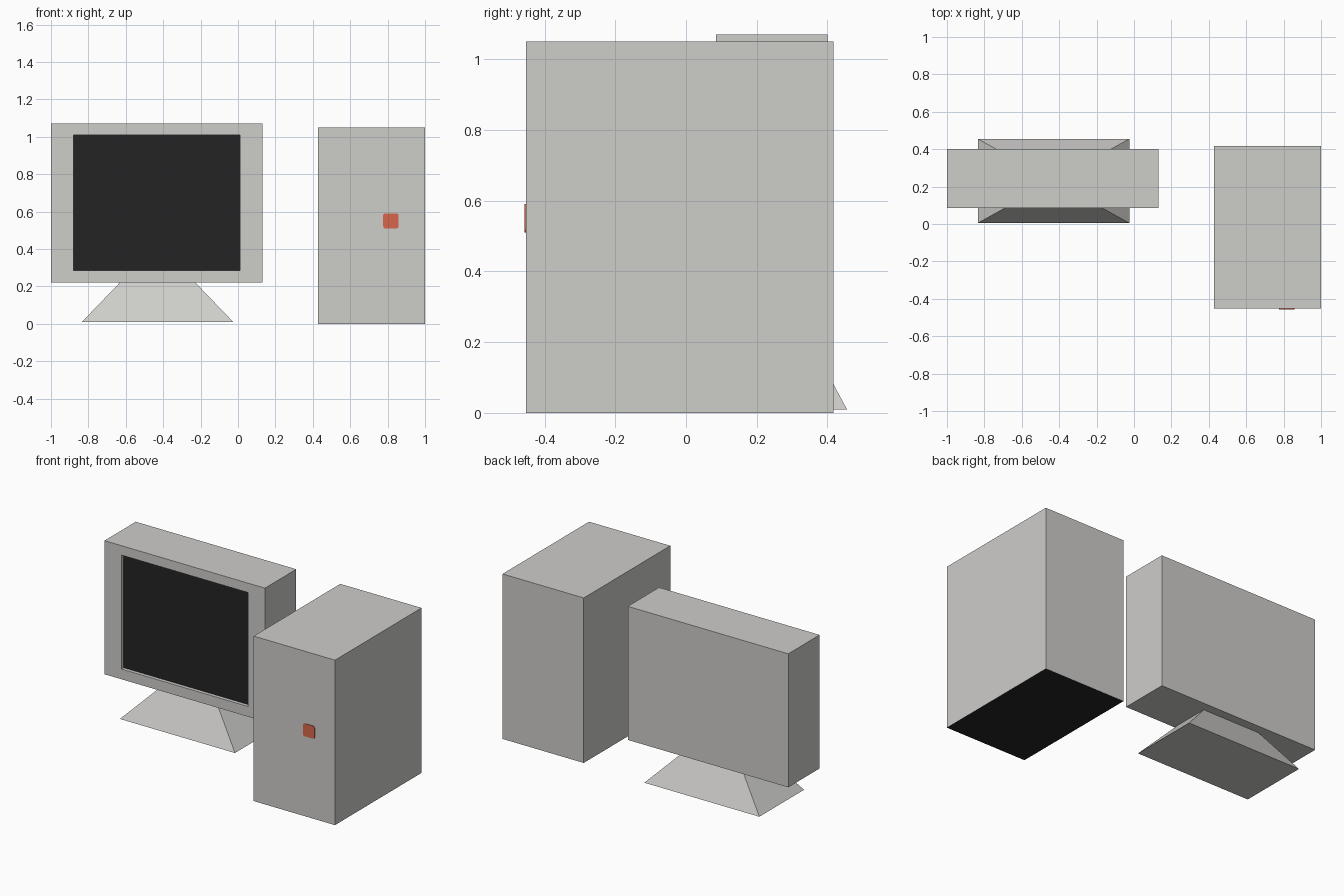
import bpy, bmesh, math
from mathutils import Vector

if "Cube" in bpy.data.objects:
    bpy.data.objects.remove(bpy.data.objects["Cube"])


def material(name, rgb):
    m = bpy.data.materials.new(name)
    lin = [((c / 255 + 0.055) / 1.055) ** 2.4 for c in rgb]
    m.diffuse_color = (*lin, 1)
    m.use_nodes = True
    m.node_tree.nodes["Principled BSDF"].inputs["Base Color"].default_value = m.diffuse_color
    return m


GREY = material("light_grey", (206, 205, 202))
BLACK = material("screen_black", (36, 36, 36))
RED = material("button_red", (216, 102, 76))


def finish(bm, name, *mats):
    bmesh.ops.recalc_face_normals(bm, faces=bm.faces)
    mesh = bpy.data.meshes.new(name)
    bm.to_mesh(mesh)
    bm.free()
    for m in mats:
        mesh.materials.append(m)
    obj = bpy.data.objects.new(name, mesh)
    bpy.context.collection.objects.link(obj)
    return obj


def box(x0, x1, y0, y1, z0, z1):
    bm = bmesh.new()
    bmesh.ops.create_cube(bm, size=1)
    for v in bm.verts:
        v.co = ((x0 + x1) / 2 + v.co.x * (x1 - x0),
                (y0 + y1) / 2 + v.co.y * (y1 - y0),
                (z0 + z1) / 2 + v.co.z * (z1 - z0))
    bm.normal_update()
    return bm


def face_towards(bm, direction):
    return max(bm.faces, key=lambda f: f.normal.dot(Vector(direction)))


# Monitor: box with a recessed black screen in the front
bm = box(-1.0, 0.13, 0.085, 0.40, 0.22, 1.07)
screen = face_towards(bm, (0, -1, 0))
bmesh.ops.inset_individual(bm, faces=[screen], thickness=0.05)
mid = screen.calc_center_median()
for v in screen.verts:
    v.co.x = -0.88 if v.co.x < mid.x else 0.01
    v.co.z = 0.285 if v.co.z < mid.z else 1.01
bmesh.ops.inset_individual(bm, faces=[screen], thickness=0)
for v in screen.verts:
    v.co.y += 0.022
screen.material_index = 1
finish(bm, "monitor", GREY, BLACK)

# Stand: box tapering towards the monitor
bm = box(-0.835, -0.025, 0.005, 0.455, 0.01, 0.22)
for v in bm.verts:
    if v.co.z > 0.1:
        v.co.x = -0.43 + (v.co.x + 0.43) * 0.5
        v.co.y = 0.23 + (v.co.y - 0.23) * 0.5
finish(bm, "monitor_stand", GREY)

# Computer tower with a black underside
bm = box(0.428, 1.0, -0.453, 0.417, 0, 1.05)
face_towards(bm, (0, 0, -1)).material_index = 1
finish(bm, "tower_case", GREY, BLACK)

# Power button: thin rounded plate on the tower front
bm = box(0.776, 0.858, -0.456, -0.45, 0.51, 0.591)
corners = [e for e in bm.edges if abs(e.verts[0].co.y - e.verts[1].co.y) > 0.001]
bmesh.ops.bevel(bm, geom=corners, offset=0.012, segments=3, profile=0.5,
                affect='EDGES')
finish(bm, "power_button", RED)
